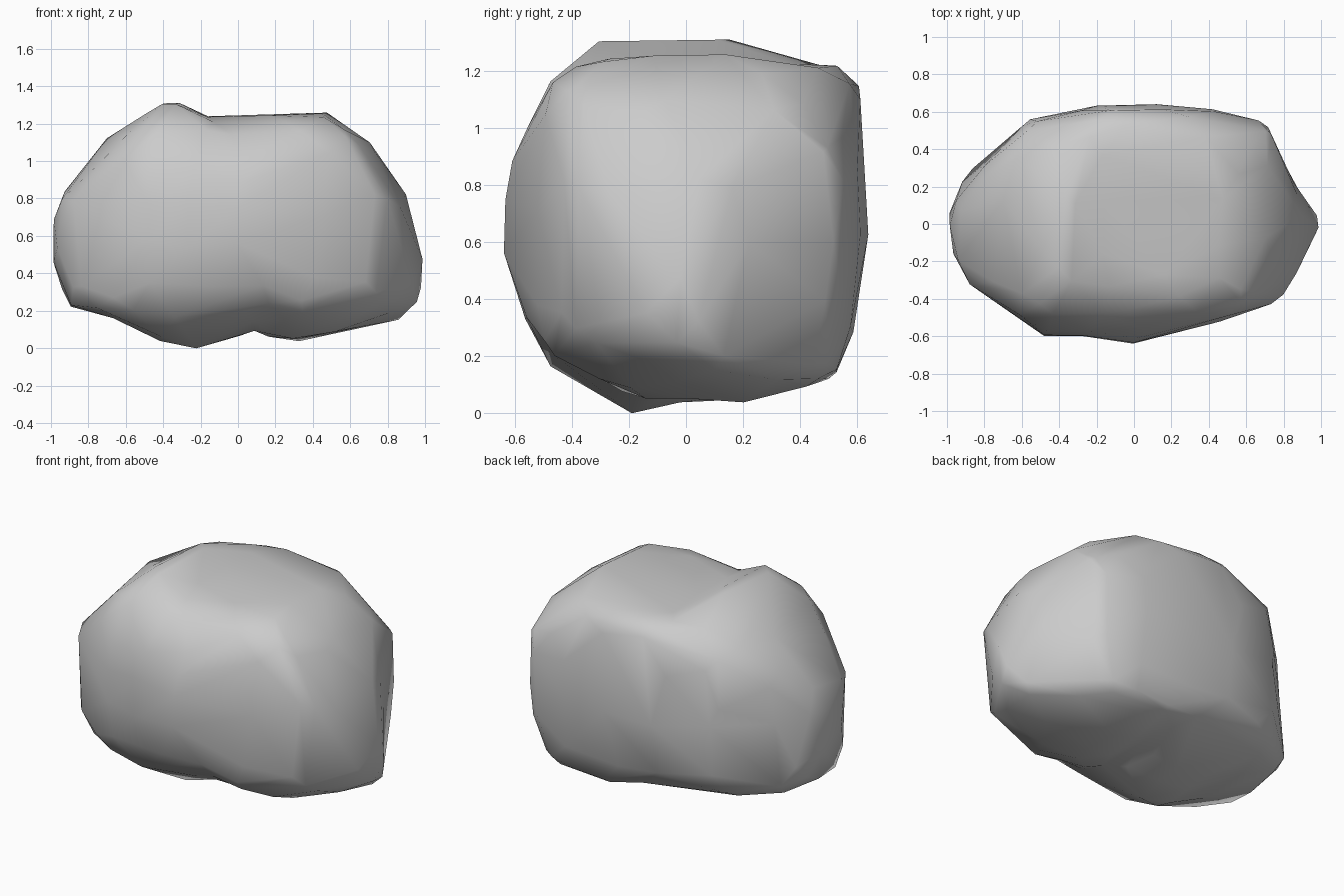
import bpy, bmesh
from math import sin, cos, radians, atan2, pi, hypot
from mathutils import Vector

if "Cube" in bpy.data.objects:
    bpy.data.objects.remove(bpy.data.objects["Cube"])

# Outlines of the boulder seen along several directions
front = [(-1, .73), (-.97, .8), (-.69, 1.13), (-.36, 1.33), (-.16, 1.24), (.47, 1.26), (.69, 1.12),
         (.89, .83), (1, .43), (.98, .27), (.92, .16), (.33, .04), (.15, .06), (.1, .09), (-.23, 0),
         (-.42, .04), (-.67, .16), (-.9, .22), (-.98, .42)]
side = [(-.64, .55), (-.63, .78), (-.6, .92), (-.47, 1.18), (-.31, 1.31), (-.06, 1.33), (.16, 1.31),
        (.38, 1.24), (.54, 1.23), (.61, 1.15), (.64, .62), (.59, .29), (.52, .12), (.23, .04),
        (0, .04), (-.19, 0), (-.48, .17), (-.57, .34)]
top = [(-1, .1), (-.96, .22), (-.56, .56), (-.22, .63), (.13, .64), (.44, .61), (.71, .54), (.84, .25),
       (1, 0), (.91, -.24), (.81, -.38), (.74, -.43), (.46, -.52), (0, -.64), (-.27, -.6), (-.48, -.6),
       (-.86, -.34), (-.96, -.2)]
front_right = [(-.91, .25), (-.52, .62), (-.16, .75), (.24, .71), (.58, .57), (.89, .21), (.88, -.11),
               (.84, -.43), (.85, -.63), (.25, -.74), (.04, -.71), (-.1, -.62), (-.31, -.62),
               (-.53, -.56), (-.81, -.38), (-.91, -.22)]
back_left = [(-.9, .17), (-.82, .39), (-.55, .58), (-.23, .73), (.01, .7), (.31, .58), (.43, .61),
             (.65, .51), (.76, .39), (.91, -.01), (.89, -.51), (.78, -.61), (.52, -.69), (.28, -.7),
             (-.24, -.63), (-.5, -.63), (-.74, -.55), (-.88, -.24)]
back_right = [(-.87, .19), (-.69, .5), (-.33, .71), (-.06, .76), (.17, .74), (.44, .65), (.75, .41),
              (.83, .11), (.89, -.5), (.65, -.72), (.49, -.77), (.17, -.78), (-.21, -.61), (-.39, -.53),
              (-.55, -.5), (-.83, -.29)]

MID, P, BINS = .665, 16, 60
X, Y, Z = Vector((1, 0, 0)), Vector((0, 1, 0)), Vector((0, 0, 1))


def oblique(sx, sy, sz, a=radians(35), e=radians(25)):
    """Right and up axes of a view from the octant with these signs."""
    c = Vector((sx * sin(a) * cos(e), sy * cos(a) * cos(e), sz * sin(e)))
    r = Z.cross(c).normalized()
    return r, c.cross(r)


def drop(pts):
    return [(u, v - MID) for u, v in pts]


views = [(X, Z, drop(front)), (Y, Z, drop(side)), (X, Y, top),
         (*oblique(1, -1, 1), front_right), (*oblique(-1, 1, 1), back_left),
         (*oblique(1, 1, -1), back_right)]


def reach(du, dv, pts):
    """Distance factor at which a ray from the middle leaves an outline."""
    best = 1e3
    for (ax, ay), (bx, by) in zip(pts, pts[1:] + pts[:1]):
        ex, ey = bx - ax, by - ay
        den = du * ey - dv * ex
        if abs(den) < 1e-9:
            continue
        t = (ax * ey - ay * ex) / den
        s = (ax * dv - ay * du) / den
        if t > 0 and -1e-6 <= s <= 1 + 1e-6:
            best = min(best, t)
    return best


def blend(table, ang):
    f = (ang / (2 * pi) * BINS) % BINS - .5
    i = int(f // 1)
    return table[i % BINS] * (1 - f + i) + table[(i + 1) % BINS] * (f - i)


# Boulder: a sphere pulled in to fit every outline, with softened ridges
bm = bmesh.new()
bmesh.ops.create_icosphere(bm, subdivisions=6, radius=1)
dirs = [v.co.normalized() for v in bm.verts]
flat = [[(d.dot(r), d.dot(u)) for d in dirs] for r, u, _ in views]
reaches = [[reach(*q, pts) for q in f] for f, (_, _, pts) in zip(flat, views)]
angles = [[atan2(q[1], q[0]) for q in f] for f in flat]
grow = [[1.0] * BINS for _ in views]
for step in range(6):
    for n, v in enumerate(bm.verts):
        total = sum((reaches[k][n] * blend(grow[k], angles[k][n])) ** -P for k in range(len(views)))
        v.co = dirs[n] * total ** (-1 / P)
    for _ in range(4):
        bmesh.ops.smooth_vert(bm, verts=bm.verts, factor=.5, use_axis_x=True, use_axis_y=True, use_axis_z=True)
    # Swell whichever parts of an outline the softening shrank
    for k, (r, u, pts) in enumerate(views):
        fill = [.01] * BINS
        for v in bm.verts:
            a, b = v.co.dot(r), v.co.dot(u)
            if hypot(a, b) > .45:
                i = int(atan2(b, a) / (2 * pi) * BINS // 1) % BINS
                fill[i] = max(fill[i], 1 / reach(a, b, pts))
        grow[k] = [min(1.15, max(.95, g / f)) for g, f in zip(grow[k], fill)]

for v in bm.verts:
    v.co.z += MID
mesh = bpy.data.meshes.new("boulder")
bm.to_mesh(mesh)
bm.free()
mesh.shade_smooth()
boulder = bpy.data.objects.new("boulder", mesh)
bpy.context.collection.objects.link(boulder)

# Coarse facets under smooth shading
facets = boulder.modifiers.new("facets", 'DECIMATE')
facets.ratio = .015
